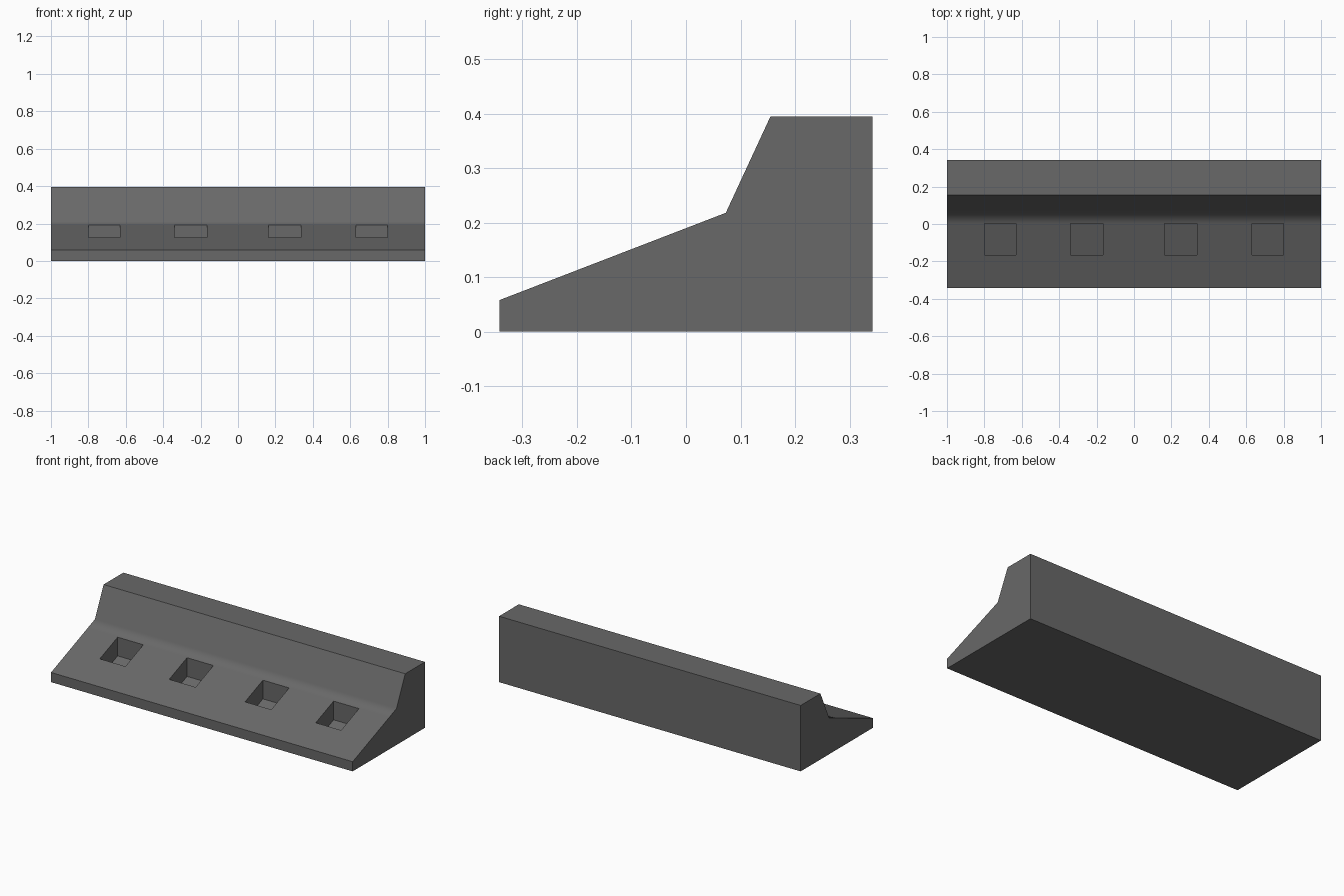
import bpy, bmesh, math

if "Cube" in bpy.data.objects:
    bpy.data.objects.remove(bpy.data.objects["Cube"])

def prism(name, profile, x0, x1):
    """Extrude a (y, z) profile from x0 to x1."""
    bm = bmesh.new()
    face = bm.faces.new([bm.verts.new((x0, y, z)) for y, z in profile])
    ext = bmesh.ops.extrude_face_region(bm, geom=[face])
    moved = [v for v in ext["geom"] if isinstance(v, bmesh.types.BMVert)]
    bmesh.ops.translate(bm, verts=moved, vec=(x1 - x0, 0, 0))
    bmesh.ops.recalc_face_normals(bm, faces=bm.faces)
    mesh = bpy.data.meshes.new(name)
    bm.to_mesh(mesh)
    bm.free()
    obj = bpy.data.objects.new(name, mesh)
    bpy.context.collection.objects.link(obj)
    return obj

def slope_z(y):
    return 0.058 + (y + 0.342) * 0.160 / 0.415

# Barrier body: low lip, gentle slope, steep slope, flat top
body = prism("barrier_body", [(-0.342, 0), (0.342, 0), (0.342, 0.395), (0.155, 0.395),
                              (0.073, 0.218), (0.003, slope_z(0.003)), (-0.342, 0.058)], -1, 1)
dark = bpy.data.materials.new("dark_grey")
dark.diffuse_color = (0.14, 0.14, 0.14, 1)
dark.use_nodes = True
dark.node_tree.nodes["Principled BSDF"].inputs["Base Color"].default_value = dark.diffuse_color
body.data.materials.append(dark)

# Four square pockets sunk straight down, floors parallel to the slope
depth, front, back = 0.112, -0.166, 0.003
pocket = [(front, slope_z(front) - depth), (back, slope_z(back) - depth), (back, 0.3), (front, 0.3)]
for i, (x0, x1) in enumerate([(-0.80, -0.63), (-0.34, -0.165), (0.163, 0.337), (0.632, 0.80)]):
    cutter = prism(f"pocket_cutter_{i + 1}", pocket, x0, x1)
    cutter.data.materials.append(dark)
    cutter.hide_render = True
    cutter.hide_set(True)
    cut = body.modifiers.new(f"pocket_{i + 1}", 'BOOLEAN')
    cut.operation = 'DIFFERENCE'
    cut.solver = 'EXACT'
    cut.object = cutter

# Bake the pockets, then soften only the bend between the two slopes
bpy.context.view_layer.objects.active = body
body.select_set(True)
for m in list(body.modifiers):
    bpy.ops.object.modifier_apply(modifier=m.name)
for c in [o for o in bpy.data.objects if o.name.startswith("pocket_cutter")]:
    bpy.data.objects.remove(c)
bpy.ops.object.shade_smooth_by_angle(angle=math.radians(50))
weighted = body.modifiers.new("weighted_normals", 'WEIGHTED_NORMAL')
weighted.keep_sharp = True
weighted.weight = 100
